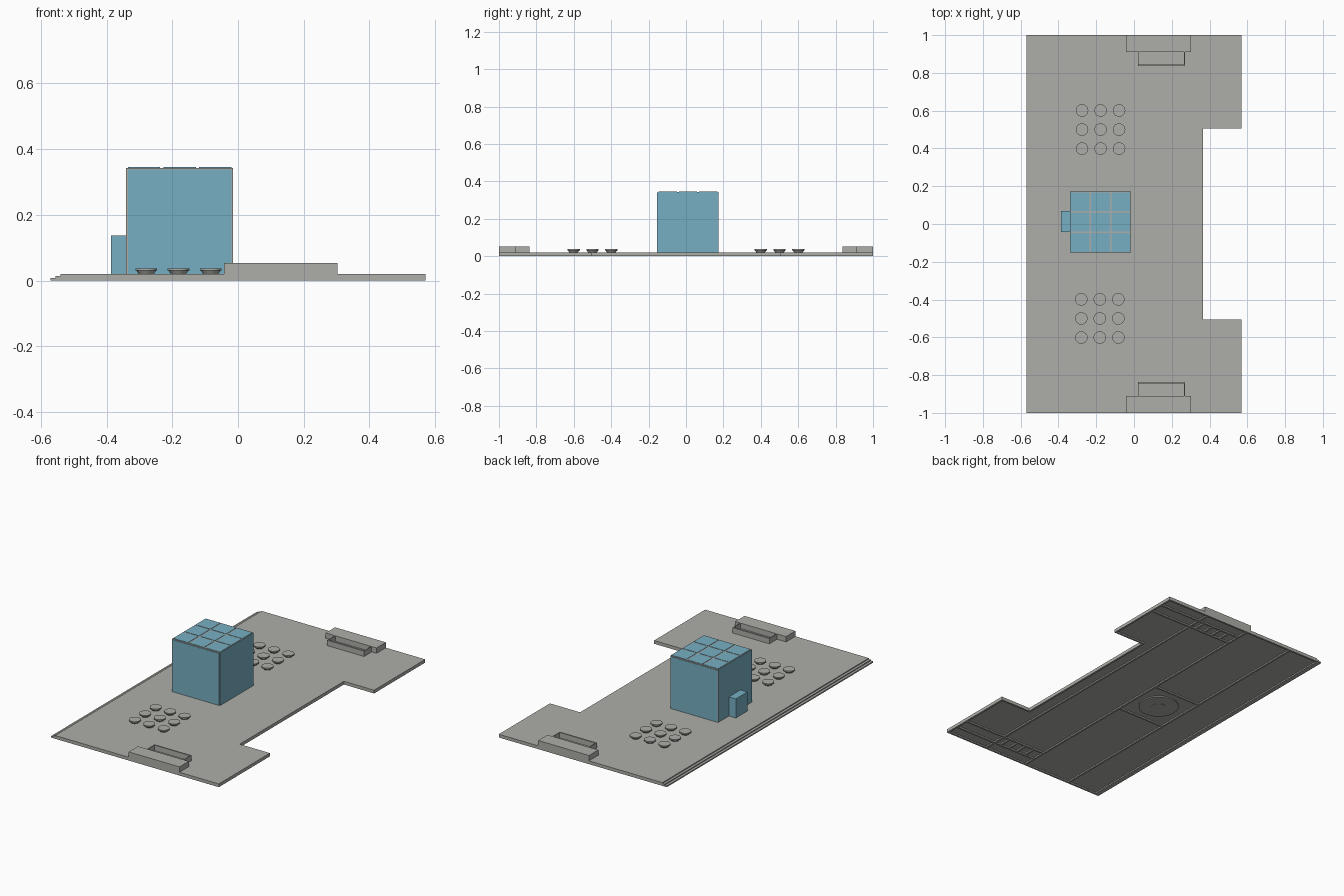
import bpy, bmesh
from mathutils import Matrix, Vector

if "Cube" in bpy.data.objects:
    bpy.data.objects.remove(bpy.data.objects["Cube"], do_unlink=True)


def material(name, rgb):
    m = bpy.data.materials.new(name)
    m.use_nodes = True
    m.diffuse_color = (*rgb, 1)
    m.node_tree.nodes["Principled BSDF"].inputs["Base Color"].default_value = (*rgb, 1)
    return m


GRAY = material("concrete gray", (0.42, 0.42, 0.395))
BLUE = material("glass blue", (0.185, 0.43, 0.55))


def finish(name, bm, *mats):
    bmesh.ops.recalc_face_normals(bm, faces=bm.faces)
    mesh = bpy.data.meshes.new(name)
    bm.to_mesh(mesh)
    bm.free()
    for m in mats:
        mesh.materials.append(m)
    ob = bpy.data.objects.new(name, mesh)
    bpy.context.collection.objects.link(ob)
    return ob


def add_box(bm, x, y, z):
    lo, hi = (Vector(p) for p in zip(sorted(x), sorted(y), sorted(z)))
    mat = Matrix.Translation((lo + hi) / 2) @ Matrix.Diagonal((*(hi - lo), 1))
    bmesh.ops.create_cube(bm, size=1, matrix=mat)


def boxes(name, mat, items):
    bm = bmesh.new()
    for x, y, z in items:
        add_box(bm, x, y, z)
    return finish(name, bm, mat)


def add_cone(bm, x, y, z0, z1, r0, r1, sides=24):
    bmesh.ops.create_cone(bm, cap_ends=True, segments=sides, radius1=r0, radius2=r1,
                          depth=z1 - z0, matrix=Matrix.Translation((x, y, (z0 + z1) / 2)))


def smooth(ob):
    bpy.ops.object.select_all(action='DESELECT')
    ob.select_set(True)
    bpy.context.view_layer.objects.active = ob
    bpy.ops.object.shade_smooth_by_angle()


W, NOTCH_X, NOTCH_Y = 0.57, 0.365, 0.505
TOP, PANEL = 0.02, 0.008


# Notched ground slab, in two layers that step back along one long edge
def slab(name, left, z0, z1):
    outline = [(left, -1), (W, -1), (W, -NOTCH_Y), (NOTCH_X, -NOTCH_Y),
               (NOTCH_X, NOTCH_Y), (W, NOTCH_Y), (W, 1), (left, 1)]
    bm = bmesh.new()
    face = bm.faces.new([bm.verts.new((x, y, z0)) for x, y in outline])
    ext = bmesh.ops.extrude_face_region(bm, geom=[face])["geom"]
    verts = [v for v in ext if isinstance(v, bmesh.types.BMVert)]
    bmesh.ops.translate(bm, verts=verts, vec=(0, 0, z1 - z0))
    finish(name, bm, GRAY)


slab("ground_slab", -0.54, 0.014, TOP)
slab("lower_slab", -0.555, PANEL, 0.014)

# Rim and ribs under the slab
T = 0.012
Z = (0, PANEL)
rim = [((-W, -W + 0.03), (-1, 1), Z), ((NOTCH_X - T, NOTCH_X), (-NOTCH_Y, NOTCH_Y), Z)]
for s in (-1, 1):
    rim += [((-W, W), (s, s * (1 - T)), Z),
            ((W - T, W), (s * NOTCH_Y, s), Z),
            ((NOTCH_X - T, W), (s * NOTCH_Y, s * (NOTCH_Y + T)), Z)]
boxes("underside_rim", GRAY, rim)

CX = (-0.34, -0.015)
CY = (-0.152, 0.173)
ribs = [((x - T / 2, x + T / 2), (-1 + T, 1 - T), Z) for x in (*CX, 0.28)]
ribs += [(CX, (y - T / 2, y + T / 2), Z) for y in CY]
for s in (-1, 1):
    ribs += [((CX[1], W), (s * y, s * (y + T)), Z) for y in (0.825, 0.91)]
    ribs += [((x, x + T), (s * 0.83, s * 0.915), Z) for x in (0.05, 0.11, 0.17, 0.23)]
boxes("underside_ribs", GRAY, ribs)

# Round boss under the tower
bm = bmesh.new()
add_cone(bm, -0.177, 0.01, 0.002, PANEL, 0.115, 0.115, 32)
add_cone(bm, -0.177, 0.01, 0, 0.002, 0.04, 0.04)
smooth(finish("underside_boss", bm, GRAY))

# Blocks at both ends, each with an open trough on its inner side
H = 0.053
for s, end in ((-1, "front"), (1, "back")):
    span = (s * 0.91, s * 0.836)
    boxes(end + "_block", GRAY, [((-0.042, 0.303), (s, s * 0.91), (TOP, H))])
    boxes(end + "_trough", GRAY, [
        ((0.02, 0.27), (s * 0.836, s * 0.845), (TOP, H)),
        ((0.02, 0.024), span, (TOP, H)),
        ((0.266, 0.27), span, (TOP, H))])

    # Grid of flared pegs
    bm = bmesh.new()
    for i in (-1, 0, 1):
        for j in (-1, 0, 1):
            x, y = -0.179 + s * 0.002 + i * 0.098, s * 0.5 + j * 0.101
            add_cone(bm, x, y, TOP, 0.03, 0.023, 0.03)
            add_cone(bm, x, y, 0.03, 0.037, 0.033, 0.033)
    smooth(finish(end + "_pegs", bm, GRAY))

# Tower core: gray frame with blue sides
LIFT = 0.002
ROOF = 0.343
bm = bmesh.new()
add_box(bm, CX, CY, (TOP, ROOF))
bm.normal_update()
for f in bm.faces:
    f.material_index = int(abs(f.normal.x) > 0.5)
finish("tower_core", bm, GRAY, BLUE)

# Tower front and back panes
E = 0.005
boxes("tower_panes", BLUE, [
    ((CX[0] + E, CX[1] - E), (y, y + d), (TOP, ROOF - E))
    for y, d in ((CY[0], -LIFT), (CY[1], LIFT))])

# Roof tiles, three by three
step = (CX[1] - CX[0]) / 3
tiles = []
for i in range(3):
    for j in range(3):
        x, y = CX[0] + i * step, CY[0] + j * step
        tiles.append(((x + E, x + step - E), (y + E, y + step - E), (ROOF, ROOF + LIFT)))
boxes("roof_tiles", BLUE, tiles)

# Small annex beside the tower
boxes("annex", BLUE, [((-0.387, CX[0]), (-0.043, 0.07), (TOP, 0.137))])
